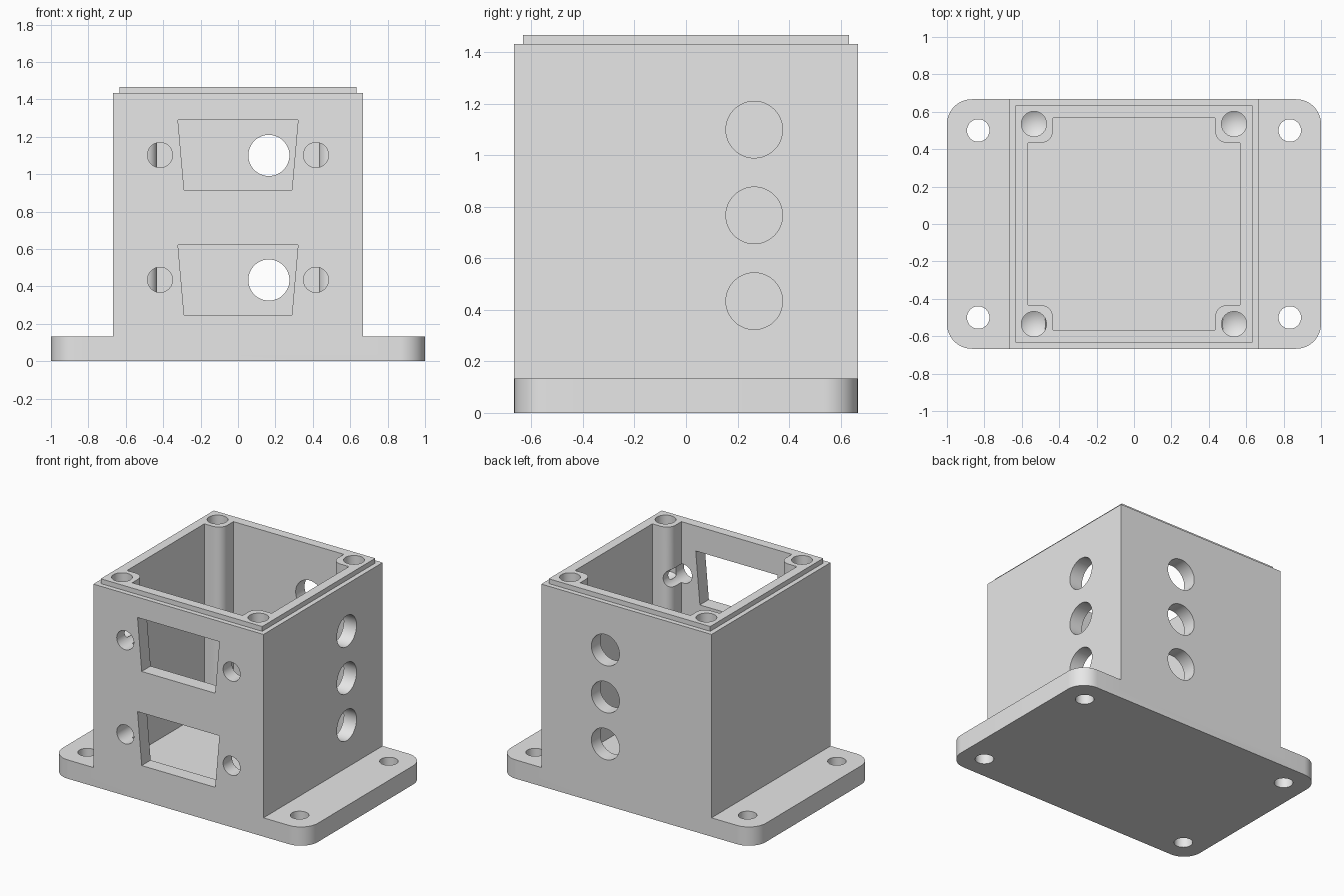
import bpy, bmesh, math

if "Cube" in bpy.data.objects:
    bpy.data.objects.remove(bpy.data.objects["Cube"])

grey = bpy.data.materials.new("plain_grey")
grey.diffuse_color = (0.8, 0.8, 0.8, 1)
grey.use_nodes = True
grey.node_tree.nodes["Principled BSDF"].inputs["Base Color"].default_value = grey.diffuse_color


def prism(name, points, lo, hi, axis="z", tip=0.0):
    """Extrude an outline along an axis; tip adds a pointed bottom end."""
    place = {"x": lambda a, b, h: (h, a, b),
             "y": lambda a, b, h: (a, h, b),
             "z": lambda a, b, h: (a, b, h)}[axis]
    bm = bmesh.new()
    low = [bm.verts.new(place(a, b, lo)) for a, b in points]
    top = [bm.verts.new(place(a, b, hi)) for a, b in points]
    n = len(points)
    bottom = bm.faces.new(low)
    bm.faces.new(top)
    for i in range(n):
        j = (i + 1) % n
        bm.faces.new((low[i], low[j], top[j], top[i]))
    if tip:
        poked = bmesh.ops.poke(bm, faces=[bottom])
        poked["verts"][0].co.z -= tip
    bmesh.ops.recalc_face_normals(bm, faces=bm.faces[:])
    mesh = bpy.data.meshes.new(name)
    bm.to_mesh(mesh)
    bm.free()
    mesh.materials.append(grey)
    ob = bpy.data.objects.new(name, mesh)
    bpy.context.scene.collection.objects.link(ob)
    return ob


def rect(w, d):
    return [(-w, -d), (w, -d), (w, d), (-w, d)]


def arc(cx, cy, r, start, end, steps):
    return [(cx + r * math.cos(math.radians(start + (end - start) * i / steps)),
             cy + r * math.sin(math.radians(start + (end - start) * i / steps)))
            for i in range(steps + 1)]


def circle(cx, cy, r, n=48):
    return arc(cx, cy, r, 0, 360, n)[:-1]


def combine(target, tool, operation="DIFFERENCE"):
    """Apply a boolean and discard the tool."""
    mod = target.modifiers.new("shape", "BOOLEAN")
    mod.operation = operation
    mod.solver = "EXACT"
    mod.object = tool
    deps = bpy.context.evaluated_depsgraph_get()
    mesh = bpy.data.meshes.new_from_object(target.evaluated_get(deps))
    target.modifiers.clear()
    target.data = mesh
    bpy.data.objects.remove(tool)


W, WALL, P, R = 0.667, 0.567, 0.433, 0.067

# Mounting flange with rounded corners
outline = []
for sx, sy, a in ((1, 1, 0), (-1, 1, 90), (-1, -1, 180), (1, -1, 270)):
    outline += arc(sx * 0.867, sy * (W - 0.133), 0.133, a, a + 90, 12)
box = prism("enclosure", outline, 0, 0.133)

# Square housing and the stepped rim for a lid
combine(box, prism("housing", rect(W, W), 0.06, 1.433), "UNION")
combine(box, prism("rim", rect(0.633, 0.633), 1.0, 1.467), "UNION")

# Cavity that leaves a rounded screw post in every corner
quarter = [(WALL, P)] + arc(P + R, P + R, R, 270, 180, 10) + [(P, WALL)]
cavity = []
for k in range(4):
    c, s = (1, 0, -1, 0)[k], (0, 1, 0, -1)[k]
    cavity += [(x * c - y * s, x * s + y * c) for x, y in quarter]
combine(box, prism("cavity", cavity, 0.133, 1.7))

# Flange bolt holes and pointed blind holes in the posts
for sx in (-1, 1):
    for sy in (-1, 1):
        combine(box, prism("bolt_hole", circle(sx * 0.833, sy * 0.5, 0.06), -0.2, 0.4))
        combine(box, prism("post_hole", circle(sx * 0.535, sy * 0.535, R),
                           1.07, 1.7, tip=0.04))

# Front connector openings with a screw hole on each side
for z in (0.435, 1.102):
    slot = [(-0.288, z - 0.187), (0.288, z - 0.187), (0.321, z + 0.187), (-0.321, z + 0.187)]
    combine(box, prism("connector_opening", slot, -0.9, -0.5, "y"))
    for x in (-0.417, 0.417):
        combine(box, prism("screw_hole", circle(x, z, R), -0.9, -0.4, "y"))

# Cable holes in the back and right walls
for z in (0.434, 0.767, 1.1):
    combine(box, prism("back_cable_hole", circle(0.165, z, 0.11), 0.5, 0.9, "y"))
    combine(box, prism("side_cable_hole", circle(0.265, z, 0.11), 0.5, 0.9, "x"))

# Smooth the curved walls, keep the edges crisp
bpy.ops.object.select_all(action="DESELECT")
box.select_set(True)
bpy.context.view_layer.objects.active = box
bpy.ops.object.shade_smooth_by_angle(angle=math.radians(30))
